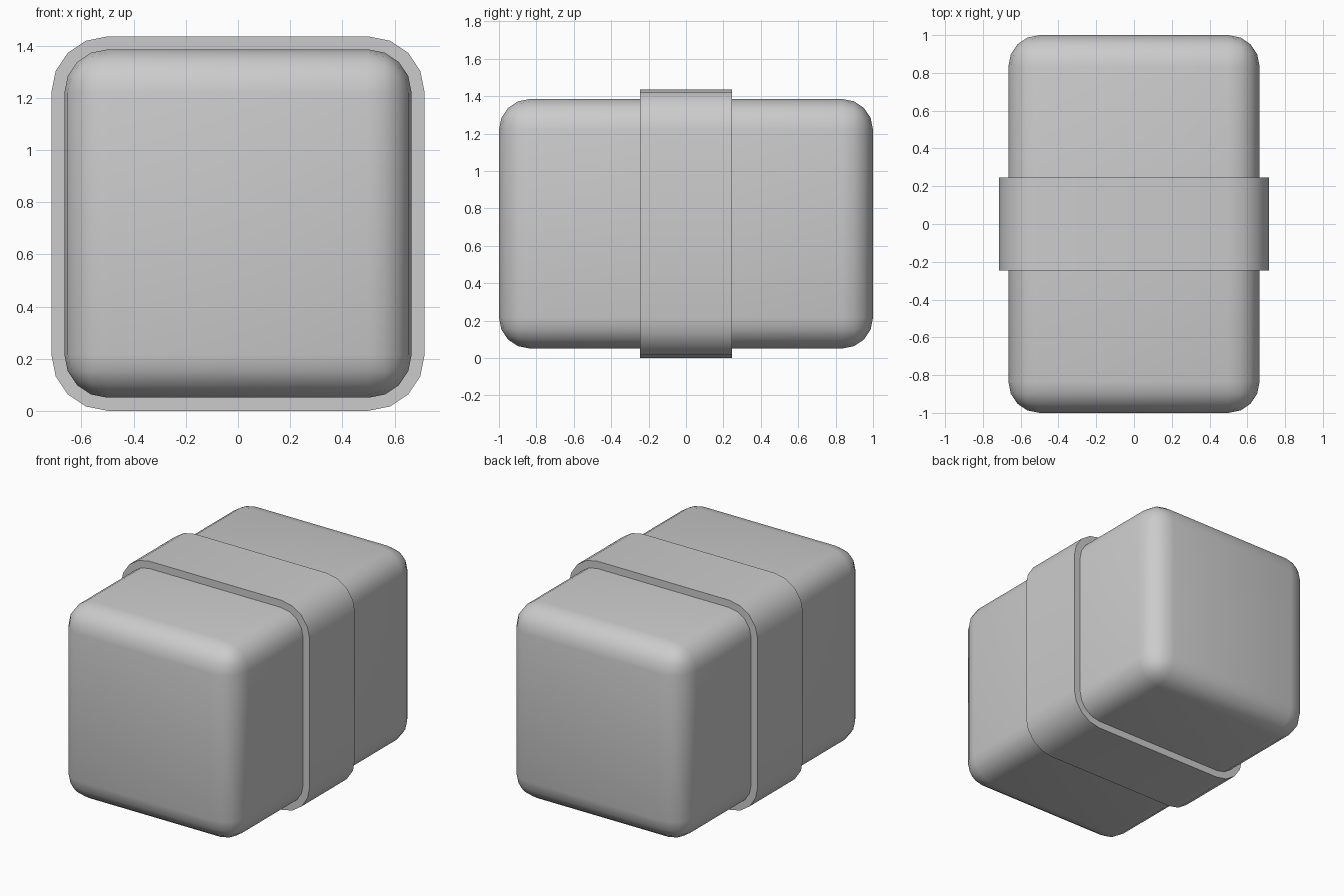
import bpy, bmesh, math

if "Cube" in bpy.data.objects:
    bpy.data.objects.remove(bpy.data.objects["Cube"])

MID_Z = 0.718      # height of the centre axis
CORE = 0.5         # centre of the rounded corners
SEG = 4            # segments per rounded corner
R_BOX, R_BAND = 0.165, 0.215


def make_object(name, bm, angle):
    bmesh.ops.recalc_face_normals(bm, faces=bm.faces[:])
    mesh = bpy.data.meshes.new(name)
    bm.to_mesh(mesh)
    bm.free()
    obj = bpy.data.objects.new(name, mesh)
    bpy.context.collection.objects.link(obj)
    bpy.ops.object.select_all(action='DESELECT')
    obj.select_set(True)
    bpy.context.view_layer.objects.active = obj
    bpy.ops.object.shade_smooth_by_angle(angle=math.radians(angle))
    return obj


def rounded_square(bm, radius, y):
    """Ring of vertices in the xz plane."""
    ring = []
    for q, (sx, sz) in enumerate(((1, 1), (-1, 1), (-1, -1), (1, -1))):
        for i in range(SEG + 1):
            a = math.pi / 2 * (q + i / SEG)
            ring.append(bm.verts.new((sx * CORE + radius * math.cos(a), y,
                                      MID_Z + sz * (CORE + 0.002) + radius * math.sin(a))))
    return ring


# Rounded block
bm = bmesh.new()
bmesh.ops.create_cube(bm, size=2)
half = CORE + R_BOX
for v in bm.verts:
    v.co = (v.co.x * half, v.co.y, MID_Z + v.co.z * (half + 0.002))
bmesh.ops.bevel(bm, geom=bm.edges[:], offset=R_BOX, offset_type='OFFSET',
                segments=SEG, profile=0.5, affect='EDGES')
make_object("rounded_block", bm, 40)

# Raised band: closed tube wrapped around the middle of the block
bm = bmesh.new()
rings = [rounded_square(bm, r, y) for r, y in
         ((R_BOX, -0.245), (R_BAND, -0.245), (R_BAND, 0.245), (R_BOX, 0.245))]
n = len(rings[0])
for k in range(4):
    a, b = rings[k], rings[(k + 1) % 4]
    for i in range(n):
        j = (i + 1) % n
        bm.faces.new((a[i], a[j], b[j], b[i]))
make_object("middle_band", bm, 40)
